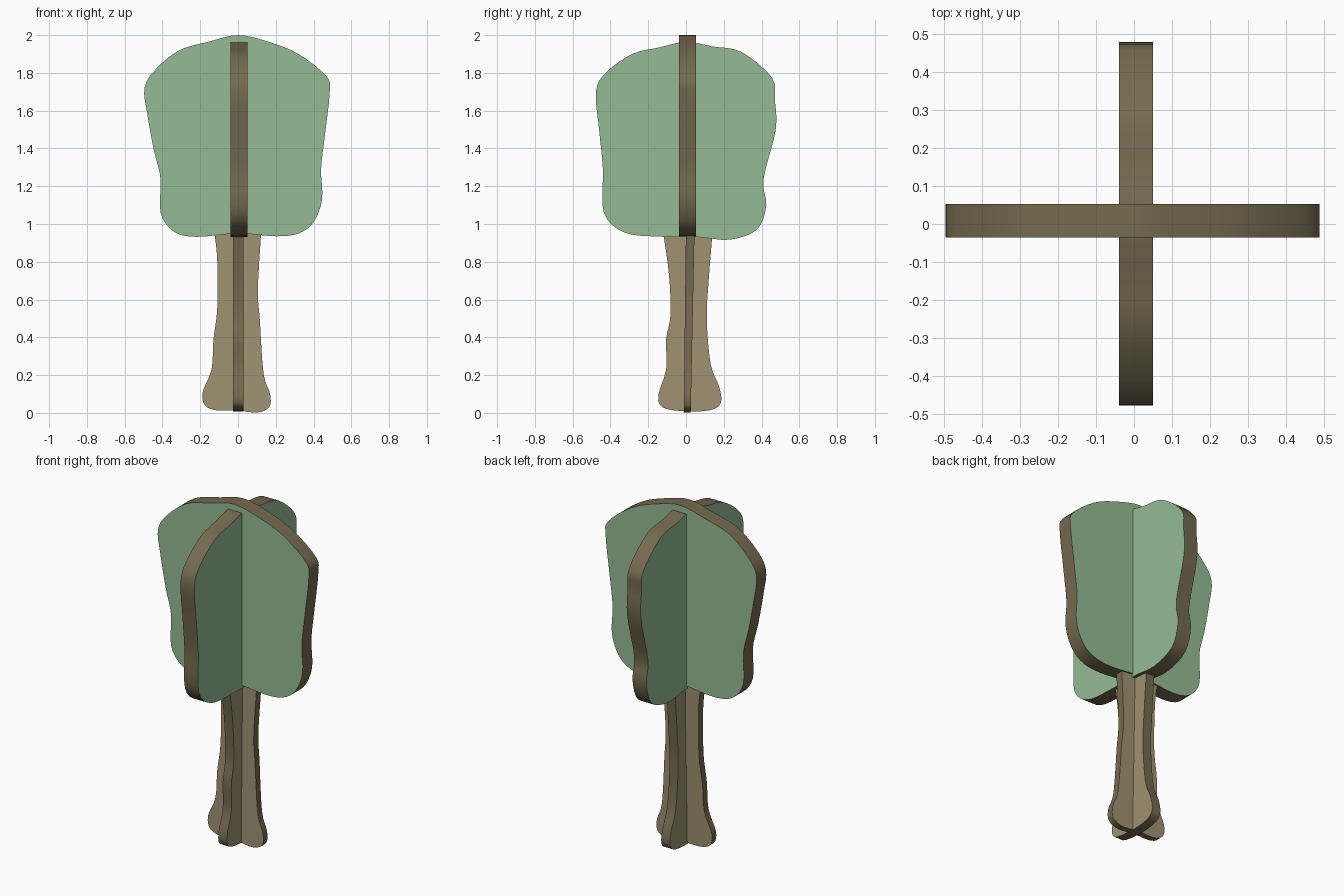
import bpy, bmesh, math
from mathutils import Vector

if "Cube" in bpy.data.objects:
    bpy.data.objects.remove(bpy.data.objects["Cube"])


def material(name, rgb):
    m = bpy.data.materials.new(name)
    m.diffuse_color = (*rgb, 1)
    m.use_nodes = True
    m.node_tree.nodes["Principled BSDF"].inputs["Base Color"].default_value = m.diffuse_color
    return m


LEAF = material("leaf_green", (0.30, 0.50, 0.30))
WOOD = material("wood_face", (0.35, 0.29, 0.17))
EDGE = material("wood_edge", (0.18, 0.145, 0.08))


def smooth_outline(pts, closed, steps=4):
    """Catmull-Rom curve through the 2D points."""
    n = len(pts)
    get = lambda i: Vector(pts[i % n] if closed else pts[max(0, min(n - 1, i))])
    out = []
    for i in range(n if closed else n - 1):
        a, b, c, d = (get(i + k) for k in (-1, 0, 1, 2))
        for s in range(steps):
            t = s / steps
            out.append(0.5 * (2 * b + (c - a) * t + (2 * a - 5 * b + 4 * c - d) * t**2
                              + (3 * b - a - 3 * c + d) * t**3))
    if not closed:
        out.append(get(n - 1))
    return out


def panel(name, pts, axis, low, high, face_mat, closed=True):
    """Flat board along x or y; low/high give its side offsets as functions of z."""
    outline = smooth_outline(pts, closed)
    bm = bmesh.new()
    rings = []
    for side in (low, high):
        rings.append([bm.verts.new((u, side(z), z) if axis == "x" else (side(z), u, z))
                      for u, z in outline])
    for ring in rings:
        bm.faces.new(ring)
    n = len(outline)
    for i in range(n):
        j = (i + 1) % n
        f = bm.faces.new((rings[0][i], rings[0][j], rings[1][j], rings[1][i]))
        f.material_index = 1
    bmesh.ops.recalc_face_normals(bm, faces=bm.faces)
    me = bpy.data.meshes.new(name)
    bm.to_mesh(me)
    bm.free()
    me.materials.append(face_mat)
    me.materials.append(EDGE)
    ob = bpy.data.objects.new(name, me)
    bpy.context.collection.objects.link(ob)
    bpy.ops.object.select_all(action="DESELECT")
    ob.select_set(True)
    bpy.context.view_layer.objects.active = ob
    bpy.ops.object.shade_smooth_by_angle(angle=math.radians(40))
    return ob


# Crown boards
crown_wide = [(0, 2.0), (.16, 1.965), (.32, 1.90), (.47, 1.78), (.485, 1.69), (.46, 1.47),
              (.44, 1.29), (.445, 1.13), (.40, 1.01), (.32, .95), (.20, .935), (0, .95),
              (-.22, .932), (-.34, .96), (-.41, 1.06), (-.41, 1.24), (-.445, 1.39),
              (-.48, 1.58), (-.495, 1.72), (-.435, 1.82), (-.31, 1.92), (-.155, 1.965)]
crown_deep = [(0, 1.965), (.14, 1.94), (.295, 1.91), (.455, 1.775), (.47, 1.66), (.475, 1.50),
              (.41, 1.235), (.425, 1.10), (.375, .97), (.23, .917), (.07, .93), (-.14, .933),
              (-.325, .955), (-.435, 1.06), (-.44, 1.29), (-.46, 1.50), (-.477, 1.70),
              (-.425, 1.80), (-.285, 1.90), (-.14, 1.935)]
panel("crown_board_wide", crown_wide, "x", lambda z: -.036, lambda z: .053, LEAF)
panel("crown_board_deep", crown_deep, "y", lambda z: -.04, lambda z: .05, LEAF)

# Trunk boards
trunk_wide = [(-.125, .95), (-.11, .81), (-.11, .55), (-.13, .39), (-.14, .23), (-.187, .11),
              (-.175, .04), (-.11, .013), (0, .013), (.1, .002), (.165, .03), (.17, .10),
              (.135, .21), (.115, .5), (.105, .65), (.122, .95)]
trunk_deep = [(-.12, .95), (-.09, .73), (-.082, .52), (-.105, .39), (-.105, .23), (-.145, .10),
              (-.125, .03), (0, .008), (.13, .015), (.185, .055), (.175, .14), (.13, .26),
              (.11, .5), (.12, .7), (.14, .95)]
panel("trunk_board_wide", trunk_wide, "x",
      lambda z: -.012 + .012 * z, lambda z: .025 + .021 * z, WOOD, closed=False)
panel("trunk_board_deep", trunk_deep, "y",
      lambda z: -.026, lambda z: .03, WOOD, closed=False)
